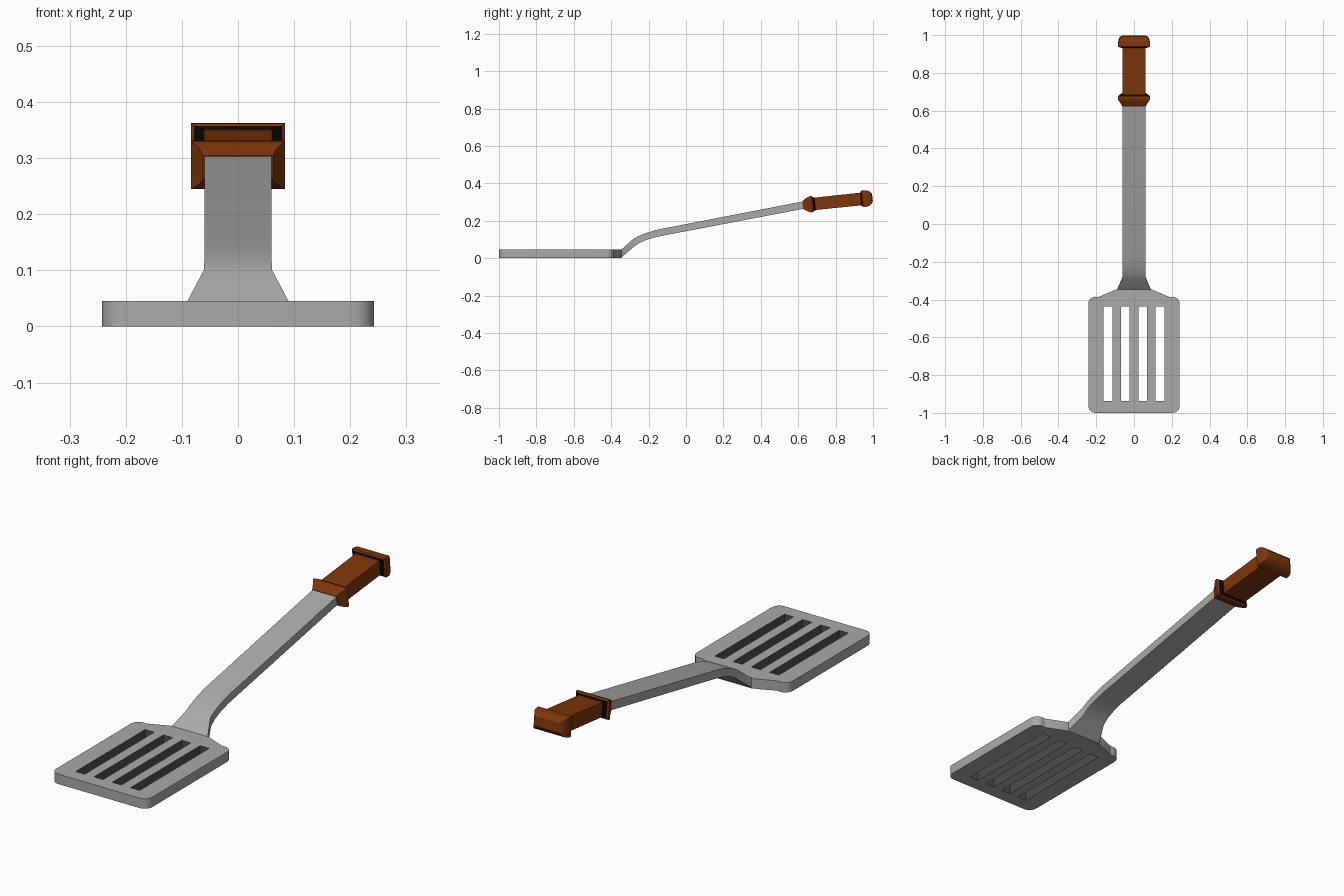
import bpy, bmesh, math
from mathutils import Vector

if "Cube" in bpy.data.objects:
    bpy.data.objects.remove(bpy.data.objects["Cube"])


def material(name, rgb):
    m = bpy.data.materials.new(name)
    m.diffuse_color = (*rgb, 1)
    m.use_nodes = True
    m.node_tree.nodes["Principled BSDF"].inputs["Base Color"].default_value = m.diffuse_color
    return m


STEEL = material("grey steel", (0.4, 0.4, 0.4))
DARK = material("dark slot grey", (0.075, 0.075, 0.075))
WOOD = material("brown wood", (0.21, 0.037, 0.003))
BLACK = material("black trim", (0.002, 0.002, 0.002))


def loft(name, rings, mats, band=None):
    """Skin a list of four-point rings and cap both ends; band = black section index."""
    bm = bmesh.new()
    rows = [[bm.verts.new(p) for p in r] for r in rings]
    for i in range(len(rows) - 1):
        for j in range(4):
            k = (j + 1) % 4
            f = bm.faces.new((rows[i][j], rows[i][k], rows[i + 1][k], rows[i + 1][j]))
            f.material_index = 1 if i == band else 0
    bm.faces.new(rows[0])
    bm.faces.new(rows[-1])
    bmesh.ops.recalc_face_normals(bm, faces=bm.faces)
    return finish(name, bm, mats)


def finish(name, bm, mats):
    me = bpy.data.meshes.new(name)
    bm.to_mesh(me)
    bm.free()
    for m in mats:
        me.materials.append(m)
    ob = bpy.data.objects.new(name, me)
    bpy.context.collection.objects.link(ob)
    bpy.context.view_layer.objects.active = ob
    bpy.ops.object.select_all(action='DESELECT')
    ob.select_set(True)
    bpy.ops.object.shade_smooth_by_angle(angle=math.radians(25))
    return ob


def corner(cx, cy, r, a0, a1, n=6):
    return [(cx + r * math.cos(math.radians(a0 + (a1 - a0) * i / n)),
             cy + r * math.sin(math.radians(a0 + (a1 - a0) * i / n))) for i in range(n + 1)]


# Blade: rounded plate outline with four slots
half = corner(0.204, -0.962, 0.038, -90, 0) + corner(0.204, -0.423, 0.038, 0, 110) + [(0.09, -0.345)]
outline = half + [(-x, y) for x, y in reversed(half)]
loops = [outline]
for cx in (-0.138, -0.046, 0.046, 0.138):
    loops.append([(cx - 0.023, -0.937), (cx + 0.023, -0.937), (cx + 0.023, -0.437), (cx - 0.023, -0.437)])
cu = bpy.data.curves.new("blade_outline", 'CURVE')
cu.dimensions = '2D'
cu.fill_mode = 'BOTH'
cu.extrude = 0.0225
for pts in loops:
    s = cu.splines.new('POLY')
    s.points.add(len(pts) - 1)
    for p, (x, y) in zip(s.points, pts):
        p.co = (x, y, 0, 1)
    s.use_cyclic_u = True
helper = bpy.data.objects.new("blade_outline", cu)
bpy.context.collection.objects.link(helper)
bpy.context.view_layer.update()
flat = bpy.data.meshes.new_from_object(helper.evaluated_get(bpy.context.evaluated_depsgraph_get()))
bpy.data.objects.remove(helper)
bm = bmesh.new()
bm.from_mesh(flat)
bmesh.ops.remove_doubles(bm, verts=bm.verts, dist=1e-5)
bmesh.ops.translate(bm, verts=bm.verts, vec=(0, 0, 0.0225))
bmesh.ops.recalc_face_normals(bm, faces=bm.faces)
# Slot walls are the upright faces inside the plate
for f in bm.faces:
    c = f.calc_center_median()
    inner = abs(f.normal.z) < 0.5 and abs(c.x) < 0.17 and -0.95 < c.y < -0.42
    f.material_index = 1 if inner else 0
finish("blade", bm, [STEEL, DARK])

# Neck and shaft: half width, top (y, z), bottom (y, z)
stations = [
    (0.090, (-0.347, 0.045), (-0.347, 0.001)),
    (0.061, (-0.285, 0.100), (-0.281, 0.059)),
    (0.060, (-0.258, 0.116), (-0.251, 0.080)),
    (0.060, (-0.225, 0.130), (-0.216, 0.096)),
    (0.060, (-0.160, 0.151), (-0.156, 0.114)),
    (0.060, (0.640, 0.306), (0.640, 0.266)),
]
loft("shaft", [[(-w, *t), (w, *t), (w, *b), (-w, *b)] for w, t, b in stations], [STEEL])

# Handle: rectangular sections along a tilted axis (distance, half width, half height)
ANGLE = math.radians(6)
ALONG = Vector((0, math.cos(ANGLE), math.sin(ANGLE)))
UP = Vector((0, -math.sin(ANGLE), math.cos(ANGLE)))
START = Vector((0, 0.62, 0.283))


def ring(t, w, h):
    c = START + ALONG * t
    return [c + Vector((sx * w, 0, 0)) + UP * (sz * h) for sx, sz in ((-1, 1), (1, 1), (1, -1), (-1, -1))]


def handle_part(name, sections, mats, band=None):
    loft(name, [ring(*s) for s in sections], mats, band)


handle_part("ferrule", [(0.004, 0.062, 0.021), (0.018, 0.068, 0.031), (0.032, 0.077, 0.038),
                        (0.043, 0.084, 0.043), (0.054, 0.084, 0.043), (0.060, 0.078, 0.039),
                        (0.070, 0.061, 0.034)], [WOOD, BLACK], 5)
handle_part("grip", [(0.05, 0.06, 0.033), (0.34, 0.06, 0.034)], [WOOD])
handle_part("end_cap", [(0.316, 0.061, 0.035), (0.322, 0.078, 0.041), (0.326, 0.084, 0.045),
                        (0.345, 0.084, 0.044), (0.360, 0.080, 0.040), (0.371, 0.073, 0.032),
                        (0.379, 0.060, 0.020)], [WOOD, BLACK], 0)
